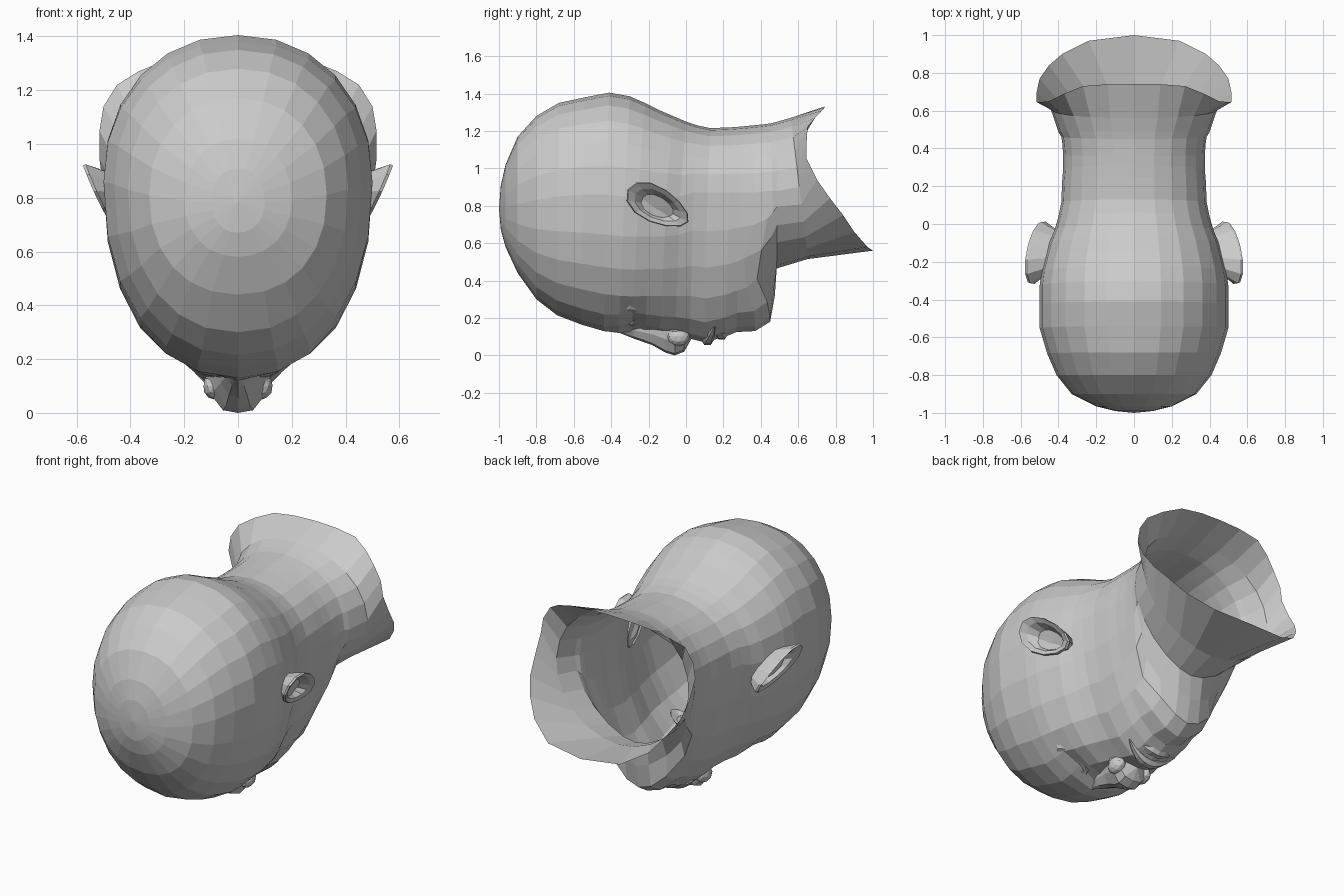
import bpy, bmesh
from math import sin, cos, pi, exp
from mathutils import Vector

if "Cube" in bpy.data.objects:
    bpy.data.objects.remove(bpy.data.objects["Cube"])

HALF = 12  # segments from the back of the head round to the face


def loft(name, rings, start=None, end=None, closed=True):
    """Skin a list of rings with quads; optional pole points close the ends."""
    bm = bmesh.new()
    vs = [[bm.verts.new(p) for p in r] for r in rings]
    n = len(rings[0])
    span = n if closed else n - 1
    for a, b in zip(vs, vs[1:]):
        for i in range(span):
            j = (i + 1) % n
            bm.faces.new((a[i], a[j], b[j], b[i]))
    for pole, ring in ((start, vs[0]), (end, vs[-1])):
        if pole is not None:
            p = bm.verts.new(pole)
            for i in range(span):
                bm.faces.new((p, ring[i], ring[(i + 1) % n]))
    bmesh.ops.recalc_face_normals(bm, faces=bm.faces)
    me = bpy.data.meshes.new(name)
    bm.to_mesh(me)
    bm.free()
    ob = bpy.data.objects.new(name, me)
    bpy.context.collection.objects.link(ob)
    return ob


def mirrored(half):
    """Complete a half ring (x >= 0, both ends on x = 0)."""
    return half + [(-x, y, z) for x, y, z in half[-2:0:-1]]


def power(v, n):
    return abs(v) ** (2 / n) * (1 if v >= 0 else -1)


def head_ring(yt, zt, yb, zb, w, zc, n):
    half = []
    for i in range(HALF + 1):
        a = pi * i / HALF
        c, s = cos(a), max(sin(a), 0.0)
        m = n if c < -0.01 else 2.15
        x = 0.0 if i in (0, HALF) else w * power(s, m)
        t = (1 - c) / 2
        y = yt + (yb - yt) * t
        z = zc + (zt - zc if c > 0 else zc - zb) * power(c, m)
        # sunken eye sockets
        if z < 0.5:
            z += 0.06 * exp(-((x - 0.18) / 0.09) ** 2 - ((y + 0.29) / 0.07) ** 2)
        # jaw line swept back beside the chin
        if 0.36 < yb < 0.48:
            y -= 0.07 * exp(-((z - 0.45) / 0.14) ** 2) * min(1, (x / 0.2) ** 2)
        half.append((x, y, z))
    return mirrored(half)


# Head and neck: back y, back z, face y, face z, half width, widest z, face squareness
stations = [
    (-.99, .91, -.99, .67, .10, .785, 2.1),
    (-.965, 1.02, -.965, .58, .20, .79, 2.1),
    (-.90, 1.17, -.90, .44, .33, .81, 2.2),
    (-.80, 1.28, -.80, .30, .41, .83, 2.2),
    (-.68, 1.35, -.69, .215, .46, .85, 2.2),
    (-.54, 1.38, -.56, .165, .50, .86, 2.2),
    (-.41, 1.405, -.44, .13, .50, .86, 2.2),
    (-.30, 1.385, -.36, .12, .50, .85, 2.2),
    (-.22, 1.35, -.29, .115, .49, .85, 2.2),
    (-.14, 1.31, -.22, .12, .47, .85, 2.2),
    (-.07, 1.28, -.14, .12, .45, .85, 2.2),
    (.00, 1.25, -.06, .11, .42, .85, 2.1),
    (.06, 1.23, .02, .09, .40, .87, 2.0),
    (.13, 1.215, .10, .07, .385, .87, 2.0),
    (.25, 1.22, .21, .10, .38, .87, 2.0),
    (.31, 1.225, .27, .125, .375, .87, 1.95),
    (.36, 1.23, .37, .13, .375, .87, 1.85),
    (.41, 1.235, .45, .18, .38, .88, 1.75),
    (.45, 1.24, .475, .32, .385, .88, 1.7),
    (.49, 1.25, .485, .465, .40, .88, 1.7),
    (.56, 1.27, .65, .515, .44, .90, 1.9),
]
# Open collar edge where the neck flares to shoulders and chest
collar = [(0, .74, 1.33), (.14, .74, 1.325), (.27, .73, 1.31), (.37, .69, 1.27),
          (.45, .65, 1.22), (.50, .645, 1.14), (.515, .645, 1.05), (.515, .70, .94),
          (.50, .77, .84), (.45, .84, .75), (.38, .90, .66), (.24, .97, .58), (0, 1, .56)]
loft("head_and_neck", [head_ring(*s) for s in stations] + [mirrored(collar)],
     start=(0, -1, .785))

# Nose: y, ridge z, half width, base z
nose = [(-.36, .122, .03, .15), (-.28, .09, .05, .18), (-.18, .055, .075, .17),
        (-.11, .015, .10, .16), (-.06, .0, .125, .15), (-.01, .02, .12, .14)]
loft("nose",
     [[(-w, y, b), (-w * .85, y, b * .5 + r * .5), (-w * .45, y, r + .01), (0, y, r),
       (w * .45, y, r + .01), (w * .85, y, b * .5 + r * .5), (w, y, b)]
      for y, r, w, b in nose], end=(0, .03, .09), closed=False)

# Lips: two tapered tubes that follow the curve of the mouth
for name, yc, rad, zc in (("upper_lip", .115, .028, .08), ("lower_lip", .19, .028, .11)):
    rings = []
    for i in range(9):
        u = i / 4 - 1
        x, r = .16 * u, rad * (1 - .85 * u * u)
        y0 = yc + (.152 - yc) * u * u
        rings.append([(x, y0 + r * 1.2 * cos(k * pi / 3), zc + 2.8 * x * x + r * sin(k * pi / 3))
                      for k in range(6)])
    loft(name, rings)

for side, label in ((1, "left"), (-1, "right")):
    # Nostril wing
    bm = bmesh.new()
    bmesh.ops.create_icosphere(bm, subdivisions=2, radius=1)
    for v in bm.verts:
        v.co = Vector((side * .09 + v.co.x * .04, -.04 + v.co.y * .06, .10 + v.co.z * .05))
    me = bpy.data.meshes.new(label + "_nostril")
    bm.to_mesh(me)
    bm.free()
    bpy.context.collection.objects.link(bpy.data.objects.new(label + "_nostril", me))

    # Eyelids: almond rings turning into a shallow cup
    rings = []
    for rx, ry, z in ((.12, .07, .225), (.10, .05, .20), (.08, .028, .20), (.06, .018, .235)):
        ring = []
        for k in range(12):
            a = 2 * pi * k / 12
            dx = rx * cos(a)
            ring.append((side * (.19 + dx), -.30 + ry * sin(a), z + .45 * dx))
        rings.append(ring)
    loft(label + "_eye", rings, end=(side * .19, -.30, .245))

    # Ear: attached root, flared rim and hollow; long axis slopes to the lobe
    rings = []
    for scale, out, root in ((.72, 0, 1), (1.0, .0, 0), (.97, .012, 0), (.74, .0, 0), (.5, -.045, 0)):
        ring = []
        for k in range(12):
            a = 2 * pi * k / 12
            u, v = scale * cos(a), scale * sin(a)
            lu, lv = .185 * u, .095 * v * (1 - .2 * u)
            x = (.44 - .045 * u) if root else .51 + out + .04 * v - .042 * u
            ring.append((side * x, -.15 + .88 * lu + .47 * lv, .80 - .47 * lu + .88 * lv))
        rings.append(ring)
    loft(label + "_ear", rings, end=(side * .462, -.15, .79))
